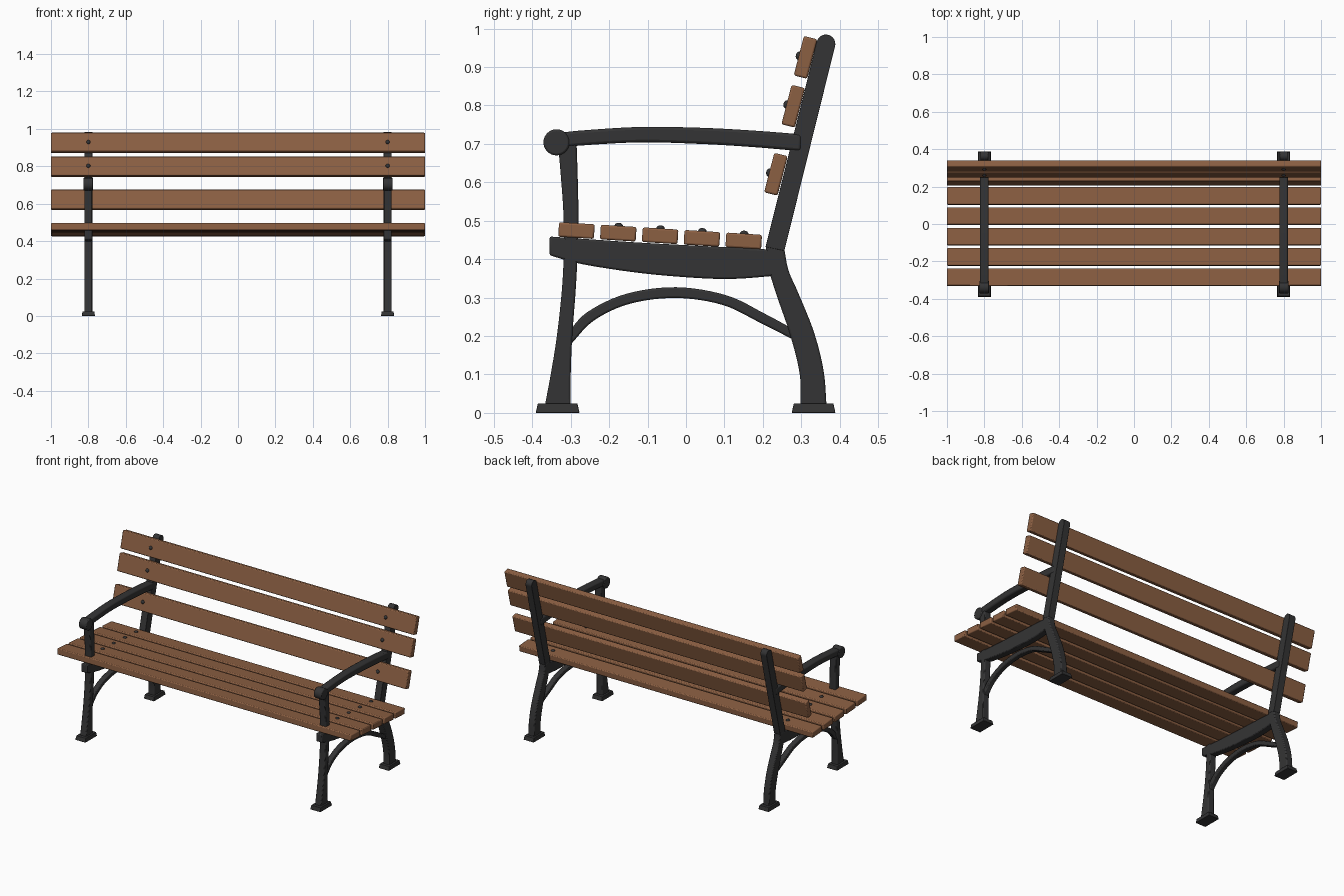
import bpy, bmesh, math
from mathutils import Vector, Matrix

if "Cube" in bpy.data.objects:
    bpy.data.objects.remove(bpy.data.objects["Cube"])


def material(name, rgb):
    m = bpy.data.materials.new(name)
    m.diffuse_color = (*rgb, 1)
    m.use_nodes = True
    m.node_tree.nodes["Principled BSDF"].inputs["Base Color"].default_value = m.diffuse_color
    return m


WOOD = material("brown wood", (0.26, 0.115, 0.055))
IRON = material("dark iron", (0.034, 0.034, 0.035))


def finish(name, bm, mat, bevel=0.0, segments=2):
    bmesh.ops.recalc_face_normals(bm, faces=bm.faces)
    me = bpy.data.meshes.new(name)
    bm.to_mesh(me)
    bm.free()
    me.materials.append(mat)
    ob = bpy.data.objects.new(name, me)
    bpy.context.collection.objects.link(ob)
    bpy.ops.object.select_all(action='DESELECT')
    ob.select_set(True)
    bpy.context.view_layer.objects.active = ob
    bpy.ops.object.shade_smooth_by_angle(angle=math.radians(35))
    if bevel:
        mod = ob.modifiers.new("soft edges", 'BEVEL')
        mod.width, mod.segments = bevel, segments
        mod.limit_method, mod.angle_limit = 'ANGLE', math.radians(40)
    return ob


def smooth(rows, steps=6):
    """Catmull-Rom interpolation of a list of equal-length rows."""
    p = [Vector(r) for r in rows]
    p = [p[0] * 2 - p[1]] + p + [p[-1] * 2 - p[-2]]
    out = []
    for a, b, c, d in zip(p, p[1:], p[2:], p[3:]):
        for i in range(steps):
            t = i / steps
            out.append(0.5 * (2 * b + (c - a) * t + (2 * a - 5 * b + 4 * c - d) * t * t
                              + (3 * b - a - 3 * c + d) * t ** 3))
    return out + [p[-2]]


def bar(name, x, rows, width=0.042, bevel=0.005):
    """Flat casting in the y-z plane; each row is (y, z) of both edges."""
    bm = bmesh.new()
    h = width / 2
    rings = []
    for y1, z1, y2, z2 in rows:
        rings.append([bm.verts.new(c) for c in
                      ((x - h, y1, z1), (x + h, y1, z1), (x + h, y2, z2), (x - h, y2, z2))])
    for a, b in zip(rings, rings[1:]):
        for i in range(4):
            j = (i + 1) % 4
            bm.faces.new((a[i], a[j], b[j], b[i]))
    bm.faces.new(rings[0])
    bm.faces.new(rings[-1])
    return finish(name, bm, IRON, bevel)


def box(name, mat, size, loc, tilt, bevel):
    bm = bmesh.new()
    bmesh.ops.create_cube(bm, size=1, matrix=Matrix.Translation(loc)
                          @ Matrix.Rotation(tilt, 4, 'X') @ Matrix.Diagonal((*size, 1)))
    return finish(name, bm, mat, bevel)


def bolt(name, loc, tilt):
    bm = bmesh.new()
    bmesh.ops.create_uvsphere(bm, u_segments=12, v_segments=8, radius=1,
                              matrix=Matrix.Translation(loc) @ Matrix.Rotation(tilt, 4, 'X')
                              @ Matrix.Diagonal((0.011, 0.011, 0.008, 1)))
    return finish(name, bm, IRON)


# Edge pairs of the castings
REAR_LEG = smooth([(0.298, 0.015, 0.366, 0.015), (0.296, 0.1, 0.358, 0.11),
                   (0.272, 0.2, 0.333, 0.21), (0.238, 0.3, 0.293, 0.31),
                   (0.215, 0.375, 0.267, 0.37), (0.207, 0.435, 0.256, 0.425)])
FRONT_LEG = smooth([(-0.368, 0.015, -0.3, 0.015), (-0.352, 0.1, -0.3, 0.1),
                    (-0.336, 0.2, -0.296, 0.2), (-0.323, 0.32, -0.287, 0.32),
                    (-0.318, 0.42, -0.282, 0.42), (-0.319, 0.52, -0.28, 0.52),
                    (-0.326, 0.62, -0.282, 0.62), (-0.334, 0.71, -0.285, 0.71)])
RAIL = smooth([(-0.355, 0.459, -0.355, 0.41), (-0.27, 0.453, -0.27, 0.387),
               (-0.12, 0.443, -0.12, 0.364), (0.03, 0.435, 0.03, 0.351),
               (0.13, 0.43, 0.13, 0.349), (0.235, 0.424, 0.235, 0.357)])
ARCH = smooth([(-0.31, 0.205, -0.3, 0.178), (-0.257, 0.262, -0.24, 0.24),
               (-0.155, 0.31, -0.146, 0.284), (-0.025, 0.327, -0.025, 0.299),
               (0.105, 0.306, 0.095, 0.281), (0.205, 0.258, 0.19, 0.236),
               (0.29, 0.212, 0.29, 0.185)])
ARM = smooth([(-0.335, 0.728, -0.325, 0.69), (-0.27, 0.735, -0.27, 0.696),
              (-0.12, 0.744, -0.12, 0.704), (0.035, 0.742, 0.035, 0.7),
              (0.17, 0.735, 0.17, 0.692), (0.3, 0.725, 0.3, 0.681)])

# Back post: straight bar with a round top
up = Vector((0.133, 0.53)).normalized()
side = Vector((-up.y, up.x))
tip = Vector((0.364, 0.96))
POST = [(0.207, 0.432, 0.256, 0.422)]
for k in range(9):
    a = math.radians(k * 10.5)
    c = tip + up * 0.0245 * math.sin(a)
    s = side * 0.0245 * math.cos(a)
    POST.append((*(c + s), *(c - s)))

for tag, x in (("left", -0.8), ("right", 0.8)):
    bar(tag + "_rear_leg", x, REAR_LEG)
    bar(tag + "_back_post", x, POST)
    bar(tag + "_front_leg", x, FRONT_LEG)
    bar(tag + "_seat_rail", x, RAIL)
    bar(tag + "_arch_brace", x, ARCH, 0.032)
    bar(tag + "_armrest", x, ARM, 0.046, 0.007)

    # Scroll at the front of the armrest
    bm = bmesh.new()
    bmesh.ops.create_cone(bm, cap_ends=True, segments=32, radius1=0.034, radius2=0.034,
                          depth=0.052, matrix=Matrix.Translation((x, -0.337, 0.704))
                          @ Matrix.Rotation(math.pi / 2, 4, 'Y'))
    finish(tag + "_arm_scroll", bm, IRON, 0.005)

    # Tapered feet
    for part, y in (("front", -0.334), ("rear", 0.332)):
        bm = bmesh.new()
        bmesh.ops.create_cube(bm, size=1, matrix=Matrix.Translation((x, y, 0.0125))
                              @ Matrix.Diagonal((0.07, 0.114, 0.025, 1)))
        for v in bm.verts:
            if v.co.z > 0.01:
                v.co.x = x + (v.co.x - x) * 0.9
                v.co.y = y + (v.co.y - y) * 0.9
        finish(f"{tag}_{part}_foot", bm, IRON, 0.002)

# Seat slats with bolts
tilt = math.radians(-3.6)
for i in range(5):
    c = Vector((0, -0.285 + i * 0.1088, 0.4745 - i * 0.0068))
    box(f"seat_slat_{i + 1}", WOOD, (2, 0.093, 0.038), c, tilt, 0.005)
    if i:
        n = Matrix.Rotation(tilt, 3, 'X') @ Vector((0, 0, 0.019))
        for x in (-0.8, 0.8):
            bolt(f"seat_bolt_{i + 1}", c + n + Vector((x, 0, 0)), tilt)

# Back slats with bolts
tilt = math.radians(-14.5)
for i, (y, z) in enumerate(((0.234, 0.621), (0.279, 0.798), (0.311, 0.925))):
    c = Vector((0, y, z))
    box(f"back_slat_{i + 1}", WOOD, (2, 0.036, 0.106), c, tilt, 0.005)
    n = Matrix.Rotation(tilt, 3, 'X') @ Vector((0, -0.018, 0))
    for x in (-0.8, 0.8):
        bolt(f"back_bolt_{i + 1}", c + n + Vector((x, 0, 0)), tilt + math.pi / 2)
